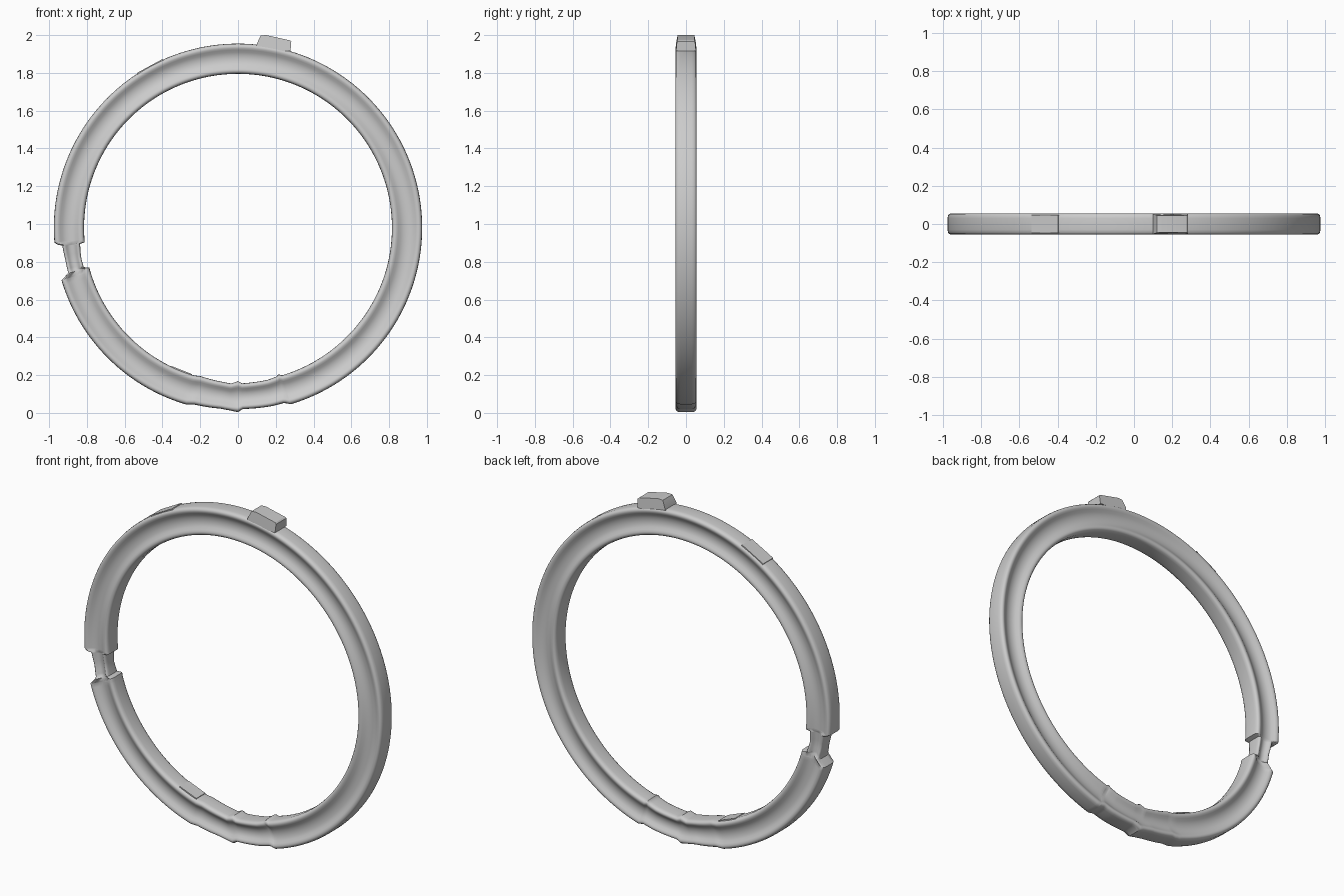
import bpy, bmesh, math

if "Cube" in bpy.data.objects:
    bpy.data.objects.remove(bpy.data.objects["Cube"])

CZ = 0.98

# Radii along the ring: angle (deg, 0 = +x, 90 = up), outer radius, inner radius, depth scale
KEYS = [
    (0, .975, .815, 1), (184.6, .975, .815, 1),
    (185.4, .958, .815, 1), (185.8, .935, .84, .85), (190.5, .93, .845, .72), (194.3, .93, .843, .85),
    (195, .932, .815, 1), (196.6, .975, .815, 1),
    (253.5, .975, .815, 1), (256, .964, .81, 1), (264.5, .962, .82, 1),
    (267.5, .968, .825, 1), (270, .976, .812, 1), (271.5, .96, .824, 1),
    (275, .96, .822, 1), (281, .961, .82, 1), (284.6, .959, .813, 1),
    (285.4, .964, .805, 1), (286.6, .975, .815, 1), (360, .975, .815, 1),
]

# Half cross-section: radial position (-1 inner .. 1 outer), depth
HALF = [(1, .030), (.97, .044), (.90, .052), (.80, .055), (.70, .054), (.58, .049),
        (.42, .040), (.22, .034), (0, .032)]
SIDE = HALF + [(-t, y) for t, y in HALF[-2::-1]]
PROFILE = SIDE + [(t, -y) for t, y in reversed(SIDE)]


def sample(a):
    for k, n in zip(KEYS, KEYS[1:]):
        if k[0] <= a <= n[0]:
            f = (a - k[0]) / (n[0] - k[0])
            return [k[i] + f * (n[i] - k[i]) for i in (1, 2, 3)]


def polar(r, a, y):
    a = math.radians(a)
    return (r * math.cos(a), y, CZ + r * math.sin(a))


def finish(name, bm, angle):
    bmesh.ops.recalc_face_normals(bm, faces=bm.faces)
    me = bpy.data.meshes.new(name)
    bm.to_mesh(me)
    bm.free()
    ob = bpy.data.objects.new(name, me)
    bpy.context.collection.objects.link(ob)
    bpy.ops.object.select_all(action='DESELECT')
    ob.select_set(True)
    bpy.context.view_layer.objects.active = ob
    bpy.ops.object.shade_smooth_by_angle(angle=math.radians(angle))
    return ob


# Grooved ring with the thin neck and the worn dents at the bottom
bm = bmesh.new()
angles = sorted({float(i) * 1.5 for i in range(240)} | {float(k[0]) for k in KEYS[:-1]})
loops = []
for a in angles:
    ro, ri, ys = sample(a)
    mid, half = (ro + ri) / 2, (ro - ri) / 2
    loops.append([bm.verts.new(polar(mid + t * half, a, y * ys)) for t, y in PROFILE])
n = len(PROFILE)
for i, cur in enumerate(loops):
    nxt = loops[(i + 1) % len(loops)]
    for j in range(n):
        bm.faces.new((cur[j], cur[(j + 1) % n], nxt[(j + 1) % n], nxt[j]))
finish("grooved_ring", bm, 40)


# Front outline given in x and z, extruded through y, with narrower top points
def plate(name, outline):
    bm = bmesh.new()
    front = [bm.verts.new((x, -w, z)) for x, z, w in outline]
    back = [bm.verts.new((x, w, z)) for x, z, w in outline]
    bm.faces.new(front)
    bm.faces.new(back[::-1])
    for i in range(len(outline)):
        j = (i + 1) % len(outline)
        bm.faces.new((front[i], back[i], back[j], front[j]))
    return finish(name, bm, 25)


# Raised tab on top
plate("top_tab", [(.095, 1.92, .05), (.10, 1.955, .053), (.12, 1.998, .045), (.15, 2.0, .045),
                  (.275, 1.972, .045), (.282, 1.965, .048), (.278, 1.915, .053)])


# Flat pads lying on the rim
def pad(name, a0, a1, r0, r1, w):
    pts = [(r0, a0), (r1, a0 + .4), (r1, a1 - .4), (r0, a1)]
    plate(name, [(r * math.cos(math.radians(a)), CZ + r * math.sin(math.radians(a)), w)
                 for r, a in pts])


pad("outer_pad", 113.6, 123.6, .955, .979, .046)
pad("inner_pad", 244, 253, .83, .812, .042)
